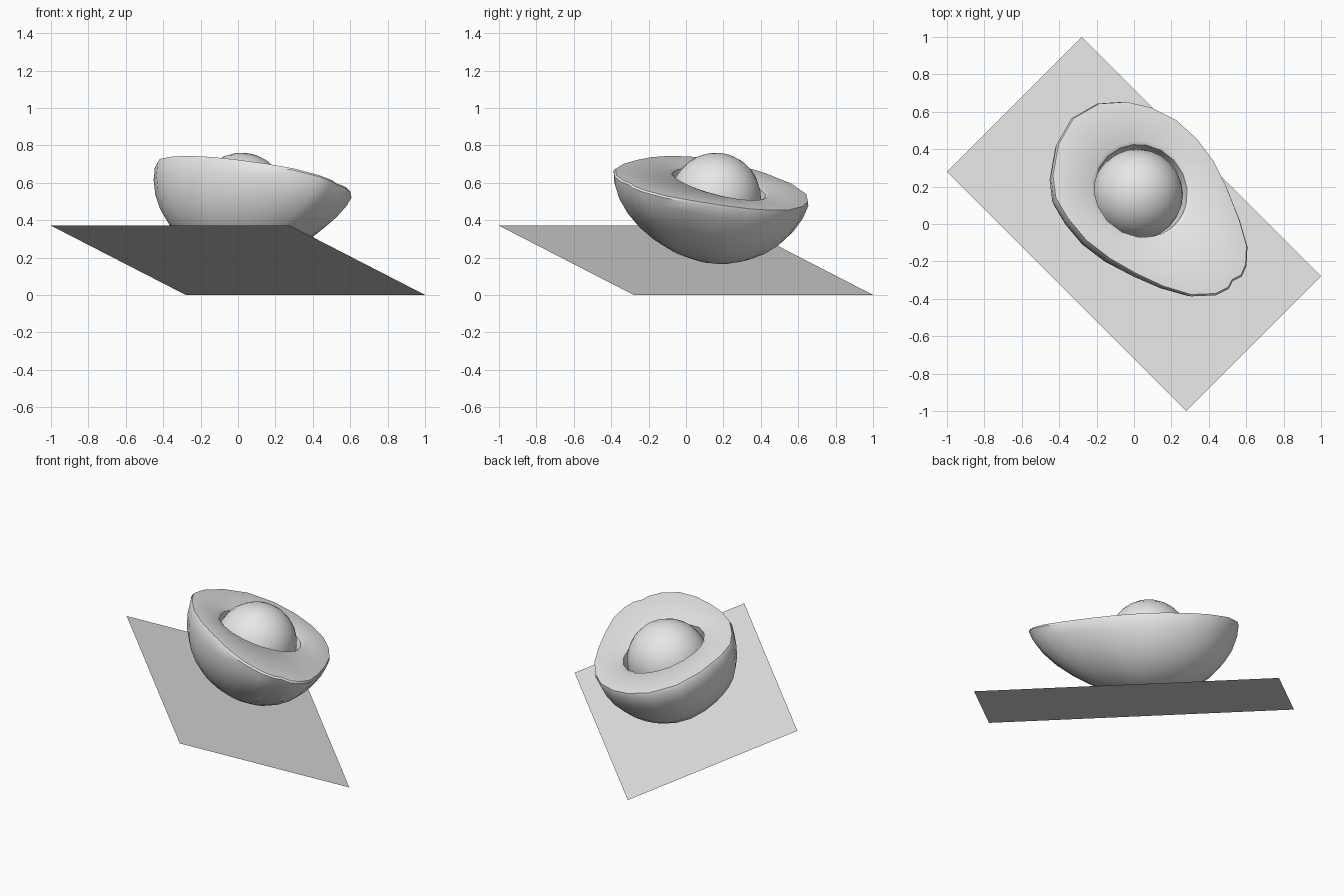
import bpy, bmesh, math
from mathutils import Vector

cube = bpy.data.objects.get("Cube")
if cube:
    bpy.data.objects.remove(cube, do_unlink=True)

grey = bpy.data.materials.new("light_grey")
grey.use_nodes = True
grey.diffuse_color = (0.8, 0.8, 0.8, 1)
grey.node_tree.nodes["Principled BSDF"].inputs["Base Color"].default_value = (0.8, 0.8, 0.8, 1)

SLOPE = 0.257                                    # shared tilt of board and cut face
NORMAL = Vector((SLOPE, SLOPE, 1)).normalized()
LONG = Vector((1, -1, 0)).normalized()           # towards the narrow end


def on_slope(x, y, level):
    return Vector((x, y, level - SLOPE * (x + y)))


def add_object(name, bm, angle=None):
    mesh = bpy.data.meshes.new(name)
    bm.to_mesh(mesh)
    bm.free()
    obj = bpy.data.objects.new(name, mesh)
    bpy.context.collection.objects.link(obj)
    mesh.materials.append(grey)
    if angle:
        bpy.ops.object.select_all(action='DESELECT')
        obj.select_set(True)
        bpy.context.view_layer.objects.active = obj
        bpy.ops.object.shade_smooth_by_angle(angle=math.radians(angle))
    return obj


# Tilted board: a single sheet
bm = bmesh.new()
corners = [(-1, 0.28), (0.28, -1), (1, -0.28), (-0.28, 1)]
bm.faces.new([bm.verts.new(on_slope(x, y, 0.186)) for x, y in corners])
add_object("board", bm)

# Halved fruit: pear-shaped rim seen from above
RIM = [(-0.19, 0.65), (-0.33, 0.57), (-0.41, 0.43), (-0.44, 0.26), (-0.425, 0.14),
       (-0.36, 0.03), (-0.26, -0.09), (-0.13, -0.19), (0.01, -0.27), (0.16, -0.34),
       (0.31, -0.385), (0.44, -0.38), (0.51, -0.345), (0.53, -0.305), (0.58, -0.28),
       (0.605, -0.22), (0.61, -0.12), (0.57, 0.02), (0.5, 0.2), (0.43, 0.34),
       (0.34, 0.46), (0.23, 0.56), (0.09, 0.63), (-0.04, 0.66)]
LEVEL, DEPTH = 0.657, 0.435
centre = on_slope(0.05, 0.17, LEVEL)
rim = [on_slope(x, y, LEVEL) for x, y in RIM]
hole_centre = on_slope(0.04, 0.18, LEVEL)


def skin_ring(t):
    ring = []
    for p in rim:
        # The shell tapers more towards the narrow end
        arm = p - centre
        w = max(0, arm.normalized().dot(LONG)) ** 2
        e = 2 / (2 - 0.45 * w)
        ring.append(centre + arm * math.cos(t) ** e - NORMAL * DEPTH * math.sin(t) ** e)
    return ring


def hole_ring(radius, depth):
    return [hole_centre + (p - hole_centre).normalized() * radius - NORMAL * depth for p in rim]


rings = [skin_ring(math.radians(a)) for a in (80, 68, 56, 45, 34, 23, 12, 3)]
rings.append([centre + (p - centre) * 0.985 for p in rim])
rings.append([centre + (p - centre) * 0.94 + NORMAL * 0.002 for p in rim])
rings.append(hole_ring(0.275, 0))
rings.append(hole_ring(0.256, 0.012))
rings += [hole_ring(r, d) for r, d in ((0.25, 0.08), (0.235, 0.17), (0.18, 0.26), (0.09, 0.32))]

bm = bmesh.new()
loops = [[bm.verts.new(p) for p in ring] for ring in rings]
n = len(rim)
for low, high in zip(loops, loops[1:]):
    for i in range(n):
        j = (i + 1) % n
        bm.faces.new((low[i], low[j], high[j], high[i]))
# Close the underside and the floor of the hollow
for loop, tip in ((loops[0], centre - NORMAL * DEPTH), (loops[-1], hole_centre - NORMAL * 0.335)):
    v = bm.verts.new(tip)
    for i in range(n):
        bm.faces.new((loop[i], loop[(i + 1) % n], v))
bmesh.ops.recalc_face_normals(bm, faces=bm.faces)
add_object("fruit_half", bm, 40)

# Round stone sitting in the hollow
bm = bmesh.new()
bmesh.ops.create_uvsphere(bm, u_segments=24, v_segments=14, radius=0.243)
stone = add_object("stone", bm, 60)
stone.location = hole_centre - NORMAL * 0.088
stone.rotation_mode = 'QUATERNION'
stone.rotation_quaternion = NORMAL.to_track_quat('Z', 'Y')
